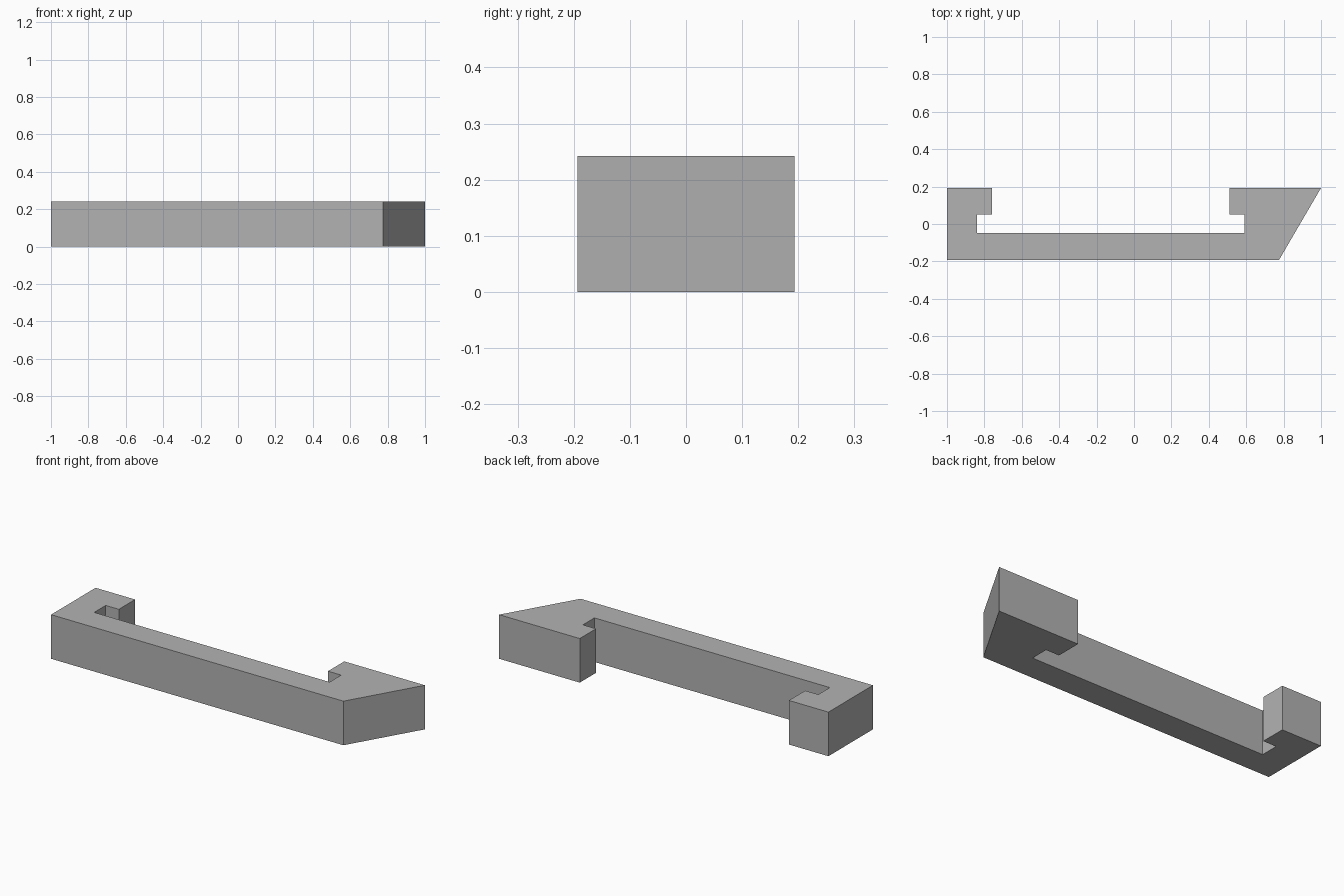
import bpy
import bmesh

cube = bpy.data.objects.get("Cube")
if cube:
    bpy.data.objects.remove(cube, do_unlink=True)

HEIGHT = 0.242

# Plain grey material
grey = bpy.data.materials.new("plain_grey")
grey.use_nodes = True
colour = (0.45, 0.45, 0.45, 1)
grey.diffuse_color = colour
grey.node_tree.nodes["Principled BSDF"].inputs["Base Color"].default_value = colour

# Plan outline: long bar, slanted right end, hooked lip at each end
front, back = -0.193, 0.193
bar, lip = -0.048, 0.052
outline = [
    (-1, front), (0.775, front), (1, back),
    (0.51, back), (0.51, lip), (0.59, lip), (0.59, bar),
    (-0.84, bar), (-0.84, lip), (-0.76, lip), (-0.76, back), (-1, back),
]

# Extrude the outline upwards into a solid clip
bm = bmesh.new()
base = bm.faces.new([bm.verts.new((x, y, 0)) for x, y in outline])
top = bmesh.ops.extrude_face_region(bm, geom=[base], use_keep_orig=True)["geom"]
bmesh.ops.translate(bm, vec=(0, 0, HEIGHT),
                    verts=[v for v in top if isinstance(v, bmesh.types.BMVert)])
bmesh.ops.recalc_face_normals(bm, faces=bm.faces)

mesh = bpy.data.meshes.new("hooked_bar")
bm.to_mesh(mesh)
bm.free()
mesh.materials.append(grey)
bpy.context.collection.objects.link(bpy.data.objects.new("hooked_bar", mesh))
